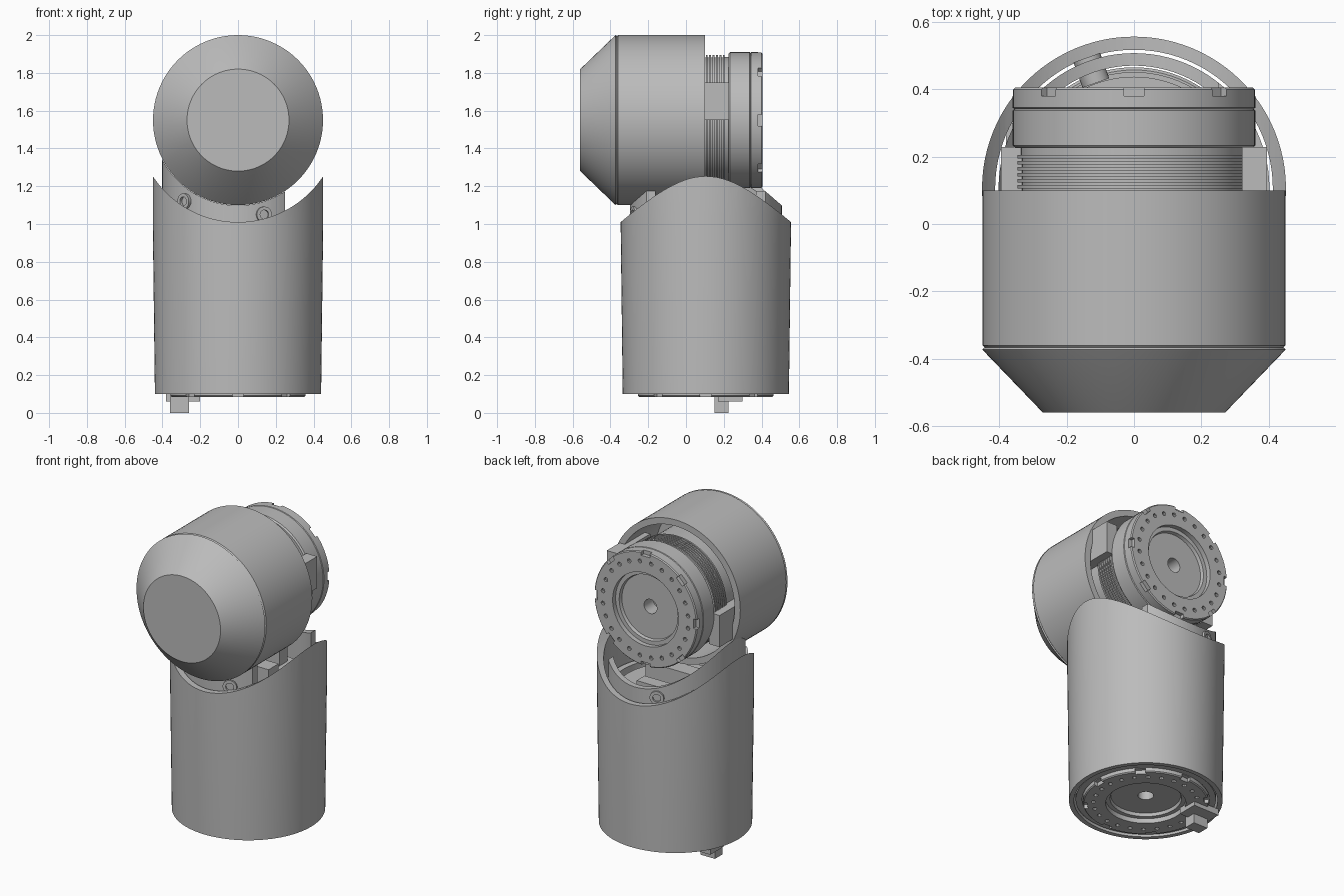
import bpy, bmesh, math
from mathutils import Matrix, Vector

cube = bpy.data.objects.get("Cube")
if cube:
    bpy.data.objects.remove(cube, do_unlink=True)

GREY = (0.5, 0.5, 0.5, 1)
grey = bpy.data.materials.new("plain grey")
grey.use_nodes = True
grey.diffuse_color = GREY
grey.node_tree.nodes["Principled BSDF"].inputs["Base Color"].default_value = GREY

HEAD_Z, BODY_Y = 1.55, 0.105
TO_BACK = Matrix.Rotation(-math.pi / 2, 4, 'X')
TO_DOWN = Matrix.Rotation(math.pi, 4, 'X')


def finish(bm, name, matrix=Matrix()):
    bmesh.ops.recalc_face_normals(bm, faces=bm.faces)
    bm.transform(matrix)
    mesh = bpy.data.meshes.new(name)
    bm.to_mesh(mesh)
    bm.free()
    mesh.materials.append(grey)
    obj = bpy.data.objects.new(name, mesh)
    bpy.context.collection.objects.link(obj)
    return obj


def lathe(name, profile, matrix=Matrix(), sides=96):
    """Spin a closed (radius, height) outline around local z."""
    bm = bmesh.new()
    rings = []
    for i in range(sides):
        a = math.tau * i / sides
        rings.append([bm.verts.new((r * math.cos(a), r * math.sin(a), h)) for r, h in profile])
    n = len(profile)
    for i in range(sides):
        a, b = rings[i], rings[(i + 1) % sides]
        for j in range(n):
            k = (j + 1) % n
            if profile[j][0] or profile[k][0]:
                bm.faces.new((a[j], b[j], b[k], a[k]))
    bmesh.ops.remove_doubles(bm, verts=bm.verts, dist=1e-5)
    return finish(bm, name, matrix)


def add_box(bm, lo, hi, turn=Matrix()):
    lo, hi = Vector(lo), Vector(hi)
    bmesh.ops.create_cube(bm, size=1, matrix=turn @ Matrix.Translation((lo + hi) / 2)
                          @ Matrix.Diagonal((*(hi - lo), 1)))


def box(name, lo, hi):
    bm = bmesh.new()
    add_box(bm, lo, hi)
    return finish(bm, name)


def cut(obj, cutter):
    mod = obj.modifiers.new("cut", 'BOOLEAN')
    mod.operation, mod.solver, mod.object = 'DIFFERENCE', 'EXACT', cutter
    graph = bpy.context.evaluated_depsgraph_get()
    mesh = bpy.data.meshes.new_from_object(obj.evaluated_get(graph))
    obj.modifiers.clear()
    obj.data = mesh
    bpy.data.objects.remove(cutter, do_unlink=True)


def saddle_cutter(radius):
    # cylinder along the head axis, used to scoop out the tube tops
    return lathe("saddle_cutter", [(0, -1), (radius, -1), (radius, 1), (0, 1)],
                 Matrix.Translation((0, 0, HEAD_Z)) @ TO_BACK, 128)


def drive_unit(prefix, matrix, length):
    """Ribbed drive with a drilled output flange facing local +z."""
    flange = lathe(prefix + "_flange", [
        (.045, -.14), (.045, -.05), (.2, -.05), (.205, -.03), (.23, -.03), (.23, 0),
        (.354, 0), (.36, -.006), (.36, -.06), (.355, -.064), (.36, -.068),
        (.36, -.172), (.352, -.18), (0, -.18), (0, -.14)], matrix)
    bm = bmesh.new()
    for i in range(8):
        add_box(bm, (.335, -.03, -.025), (.4, .03, .05), Matrix.Rotation(i * math.tau / 8, 4, 'Z'))
    for i in range(24):
        spot = Matrix.Rotation((i + .5) * math.tau / 24, 4, 'Z') @ Matrix.Translation((.3, 0, 0))
        bmesh.ops.create_cone(bm, cap_ends=True, segments=10, radius1=.013, radius2=.013,
                              depth=.04, matrix=spot)
    cut(flange, finish(bm, "flange_cutter", matrix))
    # stacked cooling ribs
    outline = [(0, -.17), (.335, -.17), (.335, -.2)]
    for i in range(7):
        top = -.2 - i * .018
        outline += [(.346, top), (.346, top - .01), (.332, top - .01), (.332, top - .018)]
    outline += [(.332, -length), (0, -length)]
    lathe(prefix + "_ribbed_drive", outline, matrix)


# head: cone-nosed housing, open at the back
lathe("head_housing", [
    (0, -.56), (.27, -.56), (.447, -.376), (.45, -.372), (.444, -.366), (.45, -.36),
    (.45, .1), (.41, .1), (.41, -.28), (0, -.28)],
    Matrix.Translation((0, 0, HEAD_Z)) @ TO_BACK)
drive_unit("head", Matrix.Translation((0, .405, HEAD_Z)) @ TO_BACK, .65)

# clamps either side of the head drive, offset up on one side and down on the other
for side, name in ((1, "upper_clamp"), (-1, "lower_clamp")):
    z0, z1 = sorted((HEAD_Z, HEAD_Z + side * .2))
    x0, x1 = sorted((side * .32, side * .395))
    box(name, (x0, -.1, z0), (x1, .228, z1))

# lower housing with a saddle-shaped top
foot = Matrix.Translation((0, BODY_Y, 0))
body = lathe("lower_housing", [
    (.44, .1), (.451, 1.0), (.451, 1.4), (.412, 1.4), (.412, .1)], foot)
cut(body, saddle_cutter(.54))

# inner sleeve that meets the head, open on one side
sleeve = lathe("inner_sleeve", [
    (.402, .11), (.402, 1.45), (.365, 1.45), (.365, .11)], foot)
cut(sleeve, saddle_cutter(.452))
cut(sleeve, box("side_cutter", (.25, -1, .96), (1, 1, 2)))

drive_unit("base", Matrix.Translation((0, BODY_Y, .085)) @ TO_DOWN, .86)

# inside fittings below the head
box("inner_cross_bar", (-.3, .02, .94), (.2, .12, 1.06))
box("inner_rear_bar", (-.22, .3, .94), (.08, .38, 1.07))

# screw bosses on the sleeve
for name, x, z, side in (("front_boss_a", -.27, 1.12, -1), ("front_boss_b", .13, 1.05, -1),
                         ("rear_boss", -.13, 1.06, 1)):
    y = BODY_Y + side * (math.sqrt(.402 ** 2 - x * x) - .02)
    out = Vector((x, y - BODY_Y, 0)).normalized()
    turn = out.to_track_quat('Z', 'Y').to_matrix().to_4x4()
    lathe(name, [(0, -.05), (.042, -.05), (.042, .03), (.024, .03), (.024, .012), (0, .012)],
          Matrix.Translation((x, y, z)) @ turn, 32)

# stop tab under the base
box("stop_tab", (-.36, .15, 0), (-.26, .225, .09))
box("stop_arm", (-.38, .17, .06), (-.2, .3, .1))

# smooth curved walls, keep edges crisp
for obj in bpy.context.view_layer.objects:
    obj.select_set(obj.type == 'MESH' and grey.name in obj.data.materials)
    if obj.select_get():
        bpy.context.view_layer.objects.active = obj
bpy.ops.object.shade_smooth_by_angle(angle=math.radians(30))
